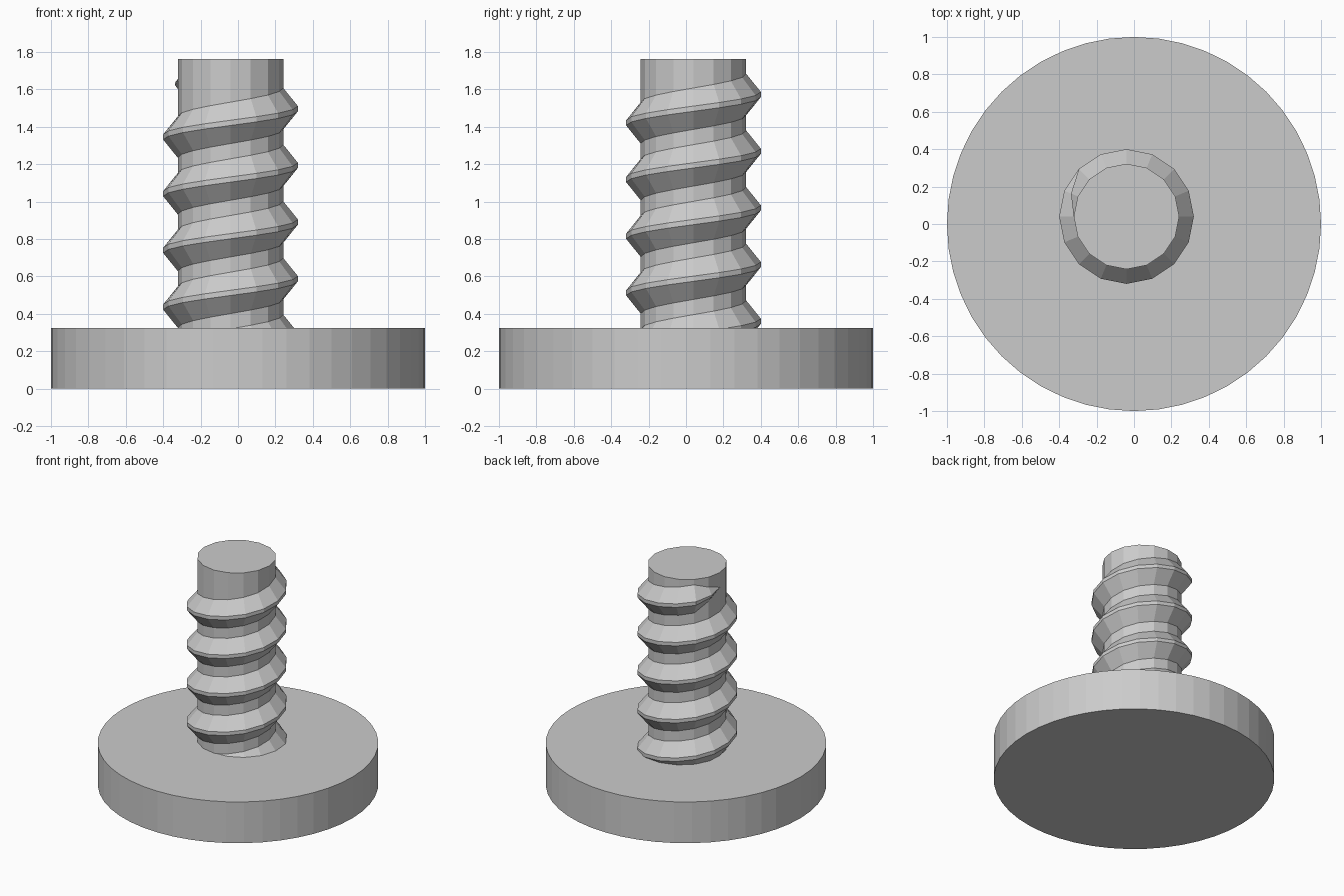
import bpy, bmesh, math

cube = bpy.data.objects.get("Cube")
if cube:
    bpy.data.objects.remove(cube, do_unlink=True)

grey = bpy.data.materials.new("plain grey")
grey.use_nodes = True
colour = (0.6, 0.6, 0.6, 1)
grey.diffuse_color = colour
grey.node_tree.nodes["Principled BSDF"].inputs["Base Color"].default_value = colour

CX, CY = -0.04, 0.04       # axis of the screw
ROOT, CREST = 0.282, 0.36  # thread radii
PITCH = 0.303
STEPS = 16                 # sides per turn


def cylinder(name, radius, bottom, top, sides, x=0, y=0):
    bpy.ops.mesh.primitive_cylinder_add(
        vertices=sides, radius=radius, depth=top - bottom,
        location=(x, y, (bottom + top) / 2))
    obj = bpy.context.object
    obj.name = name
    obj.data.materials.append(grey)


# Round base and shaft
cylinder("base_disc", 1.0, 0, 0.324, 48)
cylinder("shaft", ROOT, 0.2, 1.763, STEPS, CX, CY)

# Helical thread, starting inside the base and fading to a point at the top
bm = bmesh.new()
rings = []
first = -3 * STEPS - 6
last = STEPS * 3 // 2
for i in range(first, last + 1):
    angle = 2 * math.pi * i / STEPS
    z = 1.345 + PITCH * (i / STEPS - 0.5)
    fade = max(0.01, min(1, (last - i) / 2))
    crest = ROOT + (CREST - ROOT) * fade
    ring = []
    for r, dz in ((ROOT - 0.001, -0.112), (crest, -0.014),
                  (crest, 0.014), (ROOT - 0.001, 0.112)):
        ring.append(bm.verts.new((CX + r * math.cos(angle),
                                  CY + r * math.sin(angle), z + dz * fade)))
    rings.append(ring)
for a, b in zip(rings, rings[1:]):
    for k in range(4):
        n = (k + 1) % 4
        bm.faces.new((a[k], b[k], b[n], a[n]))
bm.faces.new(rings[0])
bm.faces.new(rings[-1][::-1])
bmesh.ops.recalc_face_normals(bm, faces=bm.faces)
mesh = bpy.data.meshes.new("screw_thread")
bm.to_mesh(mesh)
bm.free()
mesh.materials.append(grey)
thread = bpy.data.objects.new("screw_thread", mesh)
bpy.context.collection.objects.link(thread)
